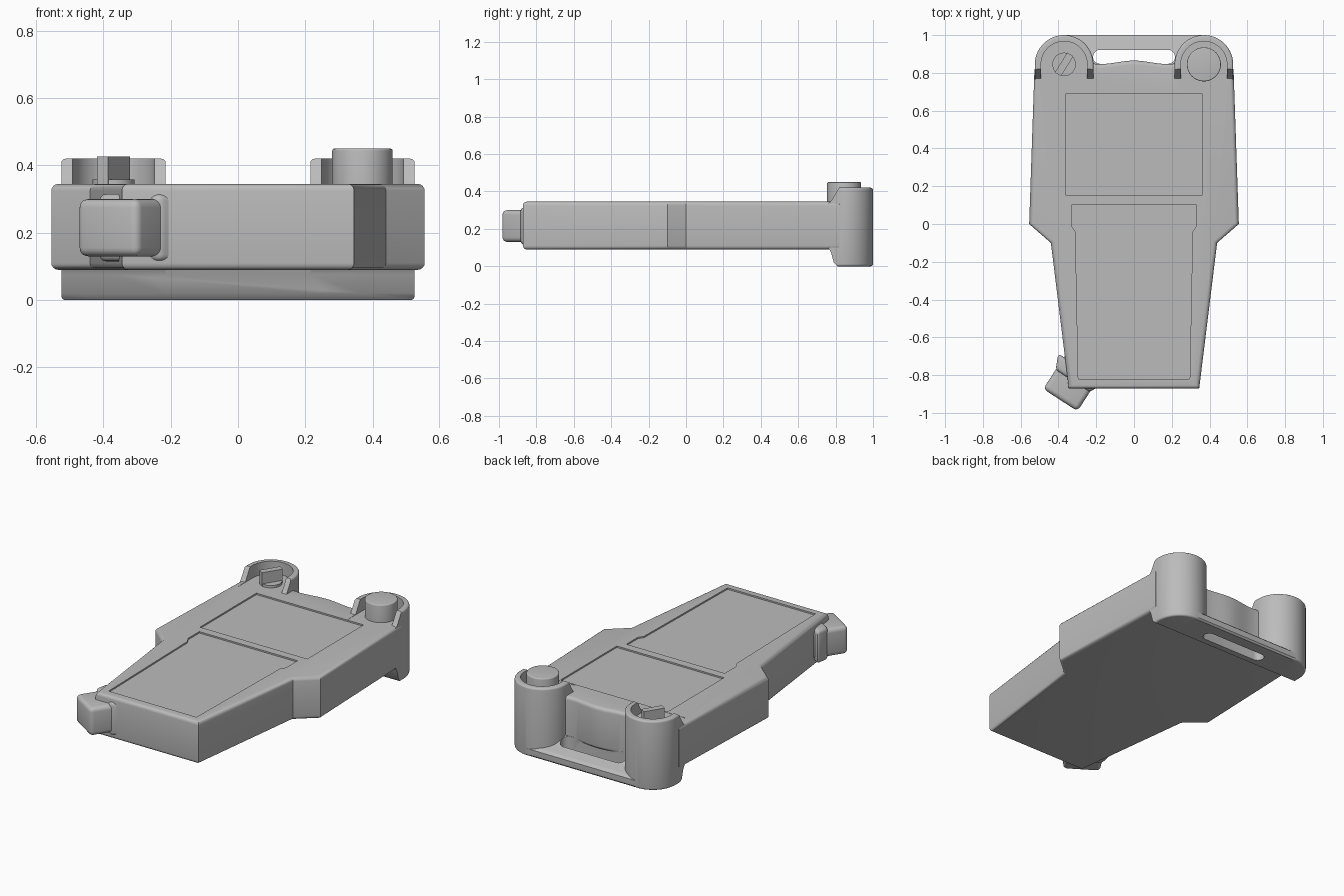
import bpy, bmesh, math
from mathutils import Vector, Matrix

old = bpy.data.objects.get("Cube")
if old:
    bpy.data.objects.remove(old, do_unlink=True)

grey = bpy.data.materials.new("plain_grey")
grey.use_nodes = True
grey.diffuse_color = (0.5, 0.5, 0.5, 1)
grey.node_tree.nodes["Principled BSDF"].inputs["Base Color"].default_value = (0.5, 0.5, 0.5, 1)


def finish(name, bm):
    bmesh.ops.recalc_face_normals(bm, faces=bm.faces)
    mesh = bpy.data.meshes.new(name)
    bm.to_mesh(mesh)
    bm.free()
    mesh.materials.append(grey)
    obj = bpy.data.objects.new(name, mesh)
    bpy.context.collection.objects.link(obj)
    return obj


def prism(name, outline, low, high, axis="z", bevel=0.0, edges="rim"):
    """Extrude an outline along z (xy points) or along x (yz points)."""
    bm = bmesh.new()
    place = (lambda p: (p[0], p[1], low)) if axis == "z" else (lambda p: (low, p[0], p[1]))
    face = bm.faces.new([bm.verts.new(place(p)) for p in outline])
    move = Vector((0, 0, high - low)) if axis == "z" else Vector((high - low, 0, 0))
    new = bmesh.ops.extrude_face_region(bm, geom=[face])["geom"]
    bmesh.ops.translate(bm, vec=move, verts=[v for v in new if isinstance(v, bmesh.types.BMVert)])
    if bevel:
        chosen = [e for e in bm.edges if edges == "all"
                  or (abs(e.verts[0].co.z - e.verts[1].co.z) < 1e-5
                      and (edges == "rim" or e.verts[0].co.z > (low + high) / 2))]
        bmesh.ops.bevel(bm, geom=chosen, offset=bevel, segments=4, profile=0.5, affect="EDGES")
    return finish(name, bm)


def arc(x, y, r, start, end, n):
    return [(x + r * math.cos(math.radians(start + (end - start) * i / n)),
             y + r * math.sin(math.radians(start + (end - start) * i / n))) for i in range(n + 1)]


def combine(target, tool, operation):
    mod = target.modifiers.new("combine", "BOOLEAN")
    mod.operation, mod.object, mod.solver = operation, tool, "EXACT"
    bpy.context.view_layer.objects.active = target
    bpy.ops.object.modifier_apply(modifier=mod.name)
    bpy.data.objects.remove(tool, do_unlink=True)


def mirrored(half):
    return half + [(-x, y) for x, y in reversed(half) if x > 0]


# Main case with stepped waist and a gently waved rear edge
wave = [(0.22 - 0.22 * i / 10, 0.856 + 0.009 * math.cos(math.pi * (1 - i / 10) * 1.25)) for i in range(11)]
wave[-1] = (0, 0.865)
case = prism("case", mirrored([(0.345, -0.872), (0.44, -0.1), (0.555, 0), (0.527, 0.82),
                               (0.48, 0.855)] + wave), 0.09, 0.345, bevel=0.02)

# Lower rear plate with a strap slot
plate = prism("rear_plate", [(0.762, 0.11), (0.775, 0.075), (0.79, 0.02), (0.81, 0), (0.99, 0),
                             (1, 0.01), (1, 0.045), (0.985, 0.058), (0.925, 0.075), (0.85, 0.11)],
              -0.37, 0.37, axis="x")
slot = prism("slot", arc(0.18, 0.885, 0.037, -90, 90, 10) + arc(-0.18, 0.885, 0.037, 90, 270, 10), -0.1, 0.3)
combine(plate, slot, "DIFFERENCE")

# Rear towers, cut to curved shoulders in front
S = [(0.755 + 0.085 * t, 0.335 + 0.1 * (3 * t * t - 2 * t ** 3)) for t in [i / 12 for i in range(13)]]
for side in (-1, 1):
    x = 0.37 * side
    outline = arc(x, 0.845, 0.155, 0, 180, 40) + [(x - 0.155, 0.74), (x + 0.155, 0.74)]
    tower = prism("tower", outline, 0, 0.42, bevel=0.012)
    combine(tower, prism("shoulder_cut", [(0.7, 0.335)] + S + [(0.84, 0.6), (0.7, 0.6)],
                         x - 0.3, x + 0.3, axis="x"), "DIFFERENCE")
    combine(tower, prism("foot_cut", [(0.7, -0.1), (0.83, -0.1), (0.81, 0), (0.79, 0.02),
                                      (0.775, 0.075), (0.755, 0.11), (0.7, 0.11)],
                         x - 0.3, x + 0.3, axis="x"), "DIFFERENCE")
    combine(case, tower, "UNION")
combine(case, plate, "UNION")

# Wells inside the towers, open towards the front
for side in (-1, 1):
    x = 0.37 * side
    well = arc(x, 0.845, 0.122, 0, 180, 40) + [(x - 0.122, 0.7), (x + 0.122, 0.7)]
    combine(case, prism("well", well, 0.3435, 0.6), "DIFFERENCE")

# Shallow recessed panels on the top face
upper = [(0.36, 0.15), (0.36, 0.69), (-0.36, 0.69), (-0.36, 0.15)]
lower = mirrored([(0.295, -0.82), (0.31, -0.04), (0.33, -0.01), (0.33, 0.1)])
for panel in (upper, lower):
    combine(case, prism("panel_cut", panel, 0.336, 0.5), "DIFFERENCE")

# Angled stub at the front right corner, with a flared collar
turn = Matrix.Translation((-0.39, -0.932, 0.215)) @ Matrix.Rotation(math.radians(-33), 4, "Z")


def stub_part(name, half, high, front, back, bevel, flare=0.0):
    part = prism(name, [(-half, front), (half, front), (half + flare, back), (-half - flare, back)],
                 -high, high, bevel=bevel, edges="all")
    part.data.transform(turn)
    return part


stub = stub_part("angled_stub", 0.108, 0.085, 0, 0.36, 0.025)
collar = stub_part("stub_collar", 0.108, 0.1, 0.12, 0.2, 0.02, 0.035)

# Round knob on the left, slotted selector on the right
knob = prism("round_knob", arc(0.37, 0.845, 0.09, 0, 354.375, 63), 0.33, 0.45, bevel=0.006, edges="top")
disc = prism("selector_disc", arc(-0.37, 0.845, 0.062, 0, 352.5, 47), 0.33, 0.358)
blade = prism("selector_blade", [(-0.019, -0.062), (0.019, -0.062), (0.019, 0.062), (-0.019, 0.062)], 0.34, 0.426)
blade.data.transform(Matrix.Translation((-0.37, 0.845, 0)) @ Matrix.Rotation(math.radians(-32), 4, "Z"))

# Smooth shading with crisp edges
bpy.ops.object.select_all(action="DESELECT")
for obj in (case, stub, collar, knob, disc, blade):
    obj.select_set(True)
bpy.context.view_layer.objects.active = case
bpy.ops.object.shade_smooth_by_angle(angle=math.radians(32))
